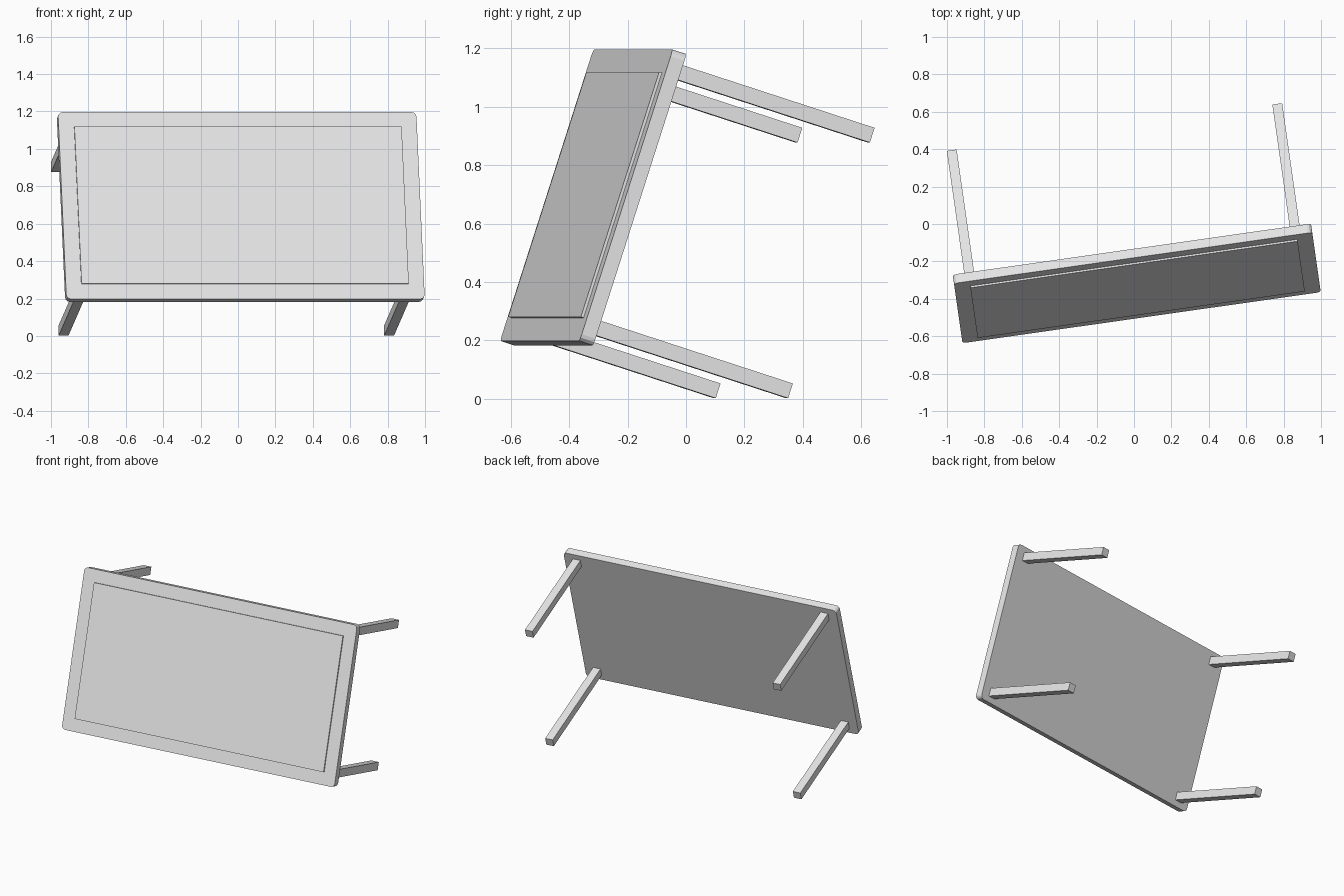
import bpy, bmesh
from math import radians
from mathutils import Matrix, Vector

cube = bpy.data.objects.get("Cube")
if cube:
    bpy.data.objects.remove(cube, do_unlink=True)

# One plain material
grey = bpy.data.materials.new("light_grey")
grey.use_nodes = True
colour = (0.8, 0.8, 0.8, 1)
grey.diffuse_color = colour
grey.node_tree.nodes["Principled BSDF"].inputs["Base Color"].default_value = colour

# Pose of the tipped table: local z is the tabletop normal
pose = (Matrix.Translation((0.018, -0.341, 0.697))
        @ Matrix.Rotation(radians(8.1), 4, 'Z')
        @ Matrix.Rotation(radians(72.1), 4, 'X'))


def box(name, size, centre, corner=0):
    """Box in table space, with its upright edges optionally rounded."""
    bm = bmesh.new()
    bmesh.ops.create_cube(bm, size=1)
    bmesh.ops.scale(bm, vec=size, verts=bm.verts)
    if corner:
        upright = [e for e in bm.edges
                   if abs((e.verts[0].co - e.verts[1].co).normalized().z) > 0.9]
        bmesh.ops.bevel(bm, geom=upright, offset=corner, segments=3,
                        profile=0.5, affect='EDGES')
    bmesh.ops.translate(bm, vec=Vector(centre), verts=bm.verts)
    mesh = bpy.data.meshes.new(name)
    bm.to_mesh(mesh)
    bm.free()
    mesh.materials.append(grey)
    obj = bpy.data.objects.new(name, mesh)
    bpy.context.collection.objects.link(obj)
    obj.matrix_world = pose
    return obj


length, width, thick = 1.935, 1.05, 0.05
margin = 0.084
leg, leg_length = 0.053, 0.705

# Tabletop and its slightly raised centre panel
box("tabletop", (length, width, thick), (0, 0, -thick / 2), corner=0.025)
box("raised_panel", (length - 2 * margin, width - 2 * margin, 0.02), (0, 0, 0))

# Four square legs
for side, sx in (("left", 1), ("right", -1)):
    for end, sy in (("upper", 1), ("lower", -1)):
        box(f"{end}_{side}_leg", (leg, leg, leg_length),
            (sx * 0.879, sy * 0.46, -thick - leg_length / 2))
